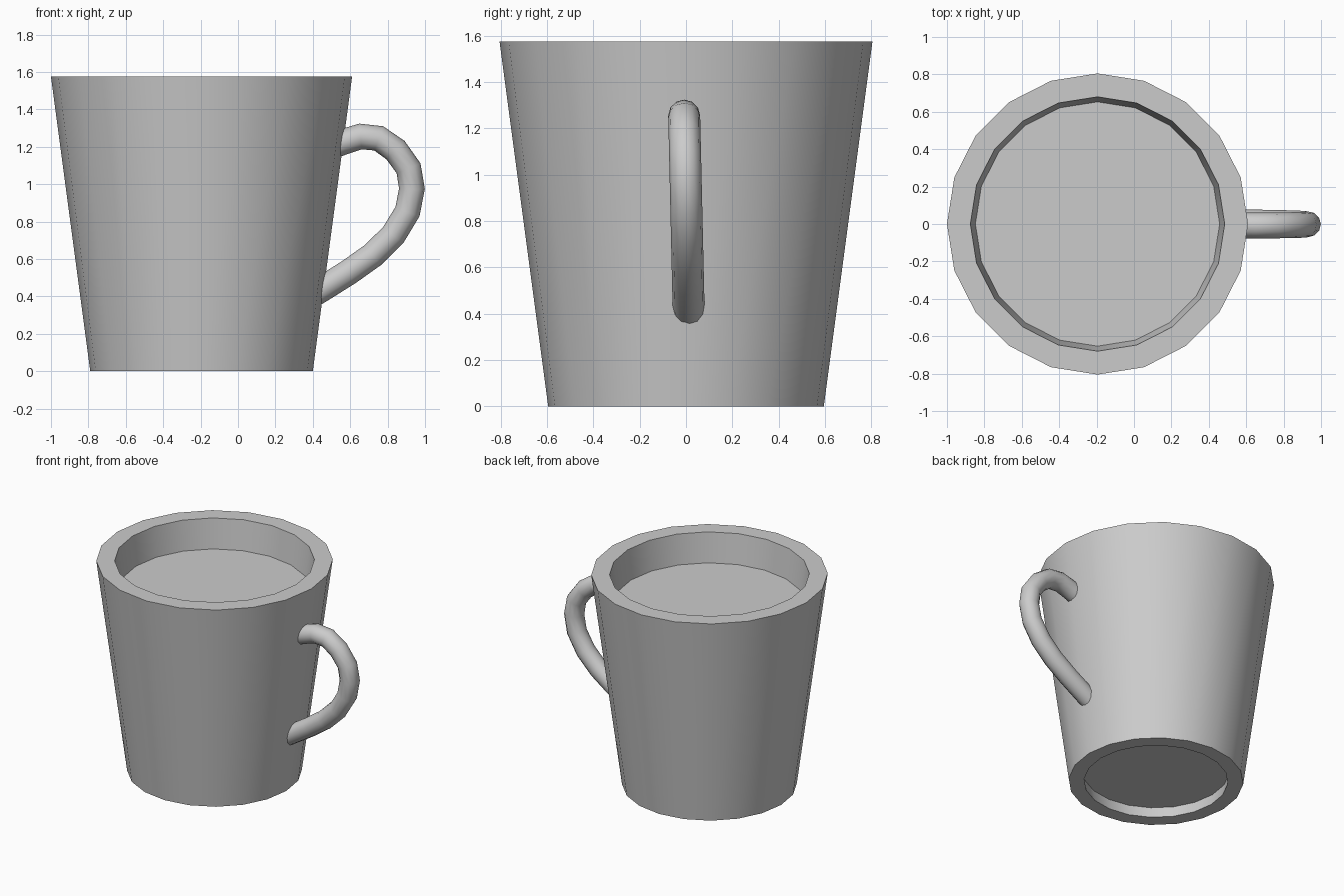
import bpy, bmesh
from math import cos, sin, tau, radians

if "Cube" in bpy.data.objects:
    bpy.data.objects.remove(bpy.data.objects["Cube"], do_unlink=True)

SIDES = 20
CENTRE_X = -0.195

grey = bpy.data.materials.new("plain grey")
grey.use_nodes = True
colour = (0.6, 0.6, 0.6, 1)
grey.diffuse_color = colour
grey.node_tree.nodes["Principled BSDF"].inputs["Base Color"].default_value = colour


def smooth(obj, angle):
    bpy.ops.object.select_all(action="DESELECT")
    obj.select_set(True)
    bpy.context.view_layer.objects.active = obj
    bpy.ops.object.shade_smooth_by_angle(angle=radians(angle))


def lathe(name, profile):
    """Turn a (radius, height) profile, closing both ends with flat discs."""
    bm = bmesh.new()
    rings = [[bm.verts.new((r * cos(tau * i / SIDES), r * sin(tau * i / SIDES), z))
              for i in range(SIDES)] for r, z in profile]
    for low, high in zip(rings, rings[1:]):
        for i in range(SIDES):
            j = (i + 1) % SIDES
            bm.faces.new((low[i], low[j], high[j], high[i]))
    bm.faces.new(rings[0])
    bm.faces.new(rings[-1])
    bmesh.ops.recalc_face_normals(bm, faces=bm.faces)
    mesh = bpy.data.meshes.new(name)
    bm.to_mesh(mesh)
    bm.free()
    mesh.materials.append(grey)
    obj = bpy.data.objects.new(name, mesh)
    obj.location.x = CENTRE_X
    bpy.context.collection.objects.link(obj)
    smooth(obj, 30)
    return obj


# Tapered cup: recessed base, foot ring, outer wall, rim, inner wall, drink surface
lathe("cup_body", [(0.50, 0.08), (0.49, 0), (0.595, 0),
                   (0.805, 1.575), (0.68, 1.575), (0.653, 1.355)])

# Handle: round tube along a faceted ear-shaped path, leaning slightly sideways
path = [(0.52, 1.21), (0.56, 1.225), (0.655, 1.255), (0.752, 1.245),
        (0.842, 1.182), (0.912, 1.085), (0.93, 0.975), (0.906, 0.853),
        (0.83, 0.728), (0.72, 0.62), (0.593, 0.53), (0.45, 0.44), (0.40, 0.41)]
curve = bpy.data.curves.new("handle", "CURVE")
curve.dimensions = "3D"
curve.bevel_depth = 0.069
curve.bevel_resolution = 4
curve.use_fill_caps = True
spline = curve.splines.new("POLY")
spline.points.add(len(path) - 1)
for point, (x, z) in zip(spline.points, path):
    point.co = (x, 0.021 - 0.023 * z, z, 1)
curve.materials.append(grey)
handle = bpy.data.objects.new("handle", curve)
bpy.context.collection.objects.link(handle)
bpy.ops.object.select_all(action="DESELECT")
handle.select_set(True)
bpy.context.view_layer.objects.active = handle
bpy.ops.object.convert(target="MESH")
smooth(bpy.context.view_layer.objects.active, 50)
